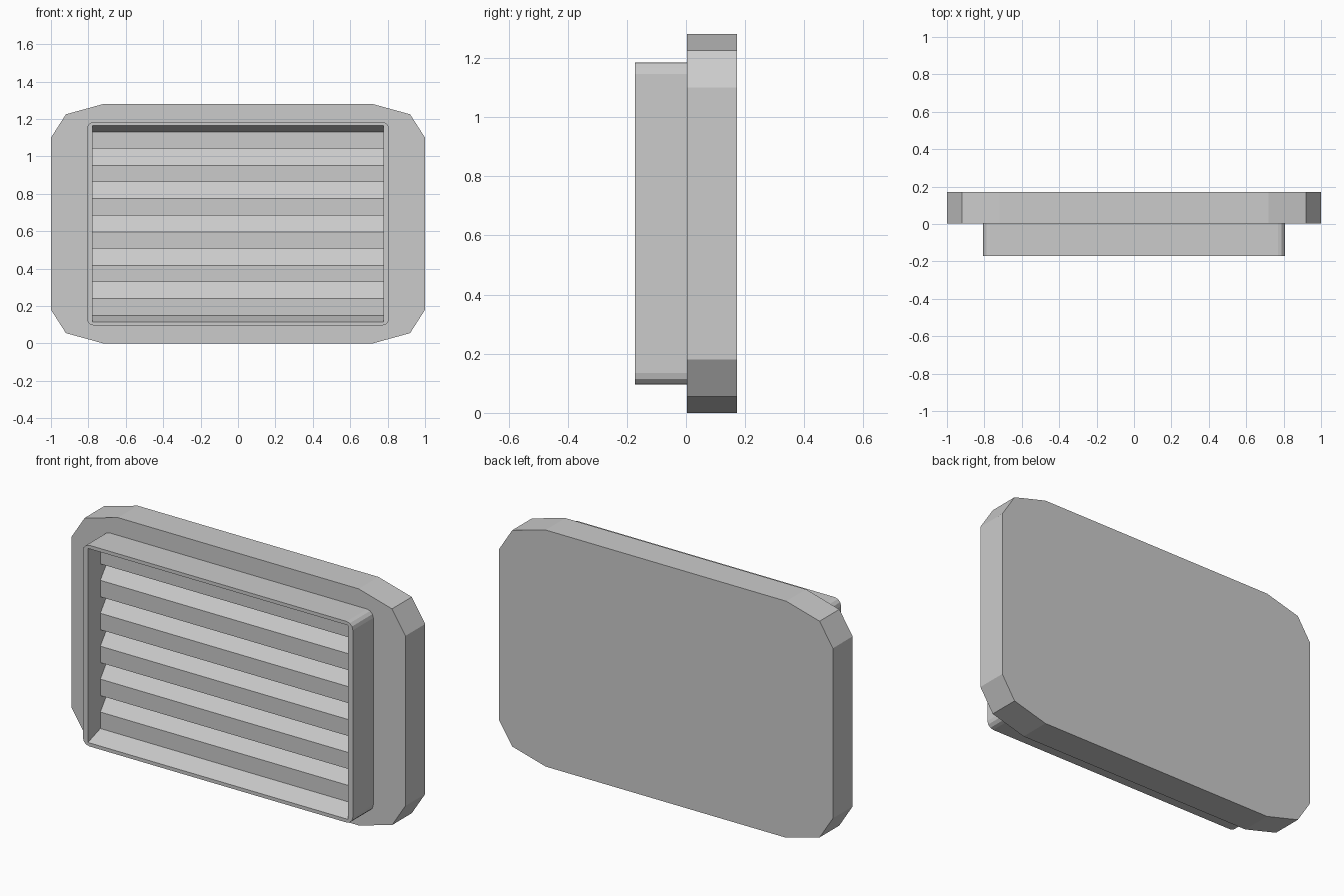
import bpy, bmesh, math

cube = bpy.data.objects.get("Cube")
if cube:
    bpy.data.objects.remove(cube, do_unlink=True)

grey = bpy.data.materials.new("light grey")
grey.use_nodes = True
grey.diffuse_color = (0.6, 0.6, 0.6, 1)
grey.node_tree.nodes["Principled BSDF"].inputs["Base Color"].default_value = (0.6, 0.6, 0.6, 1)

MID_Z = 0.64
BACK, SEAM, FRONT, SLAT_FRONT = 0.172, 0.003, -0.172, -0.066


def make_object(name, bm, recalc=True):
    bmesh.ops.remove_doubles(bm, verts=bm.verts, dist=1e-5)
    if recalc:
        bmesh.ops.recalc_face_normals(bm, faces=bm.faces)
    mesh = bpy.data.meshes.new(name)
    bm.to_mesh(mesh)
    bm.free()
    mesh.materials.append(grey)
    obj = bpy.data.objects.new(name, mesh)
    bpy.context.collection.objects.link(obj)
    return obj


def outline(corner):
    """Mirror the upper right corner points into a full closed outline."""
    points = []
    for sx, sz in ((1, 1), (-1, 1), (-1, -1), (1, -1)):
        ordered = corner if sx * sz > 0 else corner[::-1]
        points += [(sx * x, sz * z) for x, z in ordered]
    return points


def add_ring(bm, points, y):
    return [bm.verts.new((x, y, MID_Z + z)) for x, z in points]


def join_rings(bm, a, b):
    for i in range(len(a)):
        j = (i + 1) % len(a)
        bm.faces.new((a[i], a[j], b[j], b[i]))


# Back plate with clipped corners
plate = outline([(1.0, 0.46), (0.92, 0.585), (0.72, 0.64)])
bm = bmesh.new()
rear, fore = add_ring(bm, plate, BACK), add_ring(bm, plate, SEAM)
join_rings(bm, rear, fore)
bm.faces.new(rear)
bm.faces.new(fore)
make_object("back_plate", bm)

# Raised frame: rounded outside, square opening with sloped sill and ceiling
HALF_X, HALF_Z, RADIUS = 0.808, 0.544, 0.038
STEPS = 3
rounded = []
for i in range(STEPS + 1):
    a = math.pi / 2 * i / STEPS
    rounded.append((HALF_X - RADIUS + RADIUS * math.cos(a),
                    HALF_Z - RADIUS + RADIUS * math.sin(a)))
outer = outline(rounded)
INNER_X, OPEN_Z, SLAT_Z = 0.778, 0.525, 0.49
mouth = outline([(INNER_X, OPEN_Z)] * (STEPS + 1))
throat = outline([(INNER_X, SLAT_Z)] * (STEPS + 1))
bm = bmesh.new()
rings = [add_ring(bm, p, y) for p, y in (
    (outer, SEAM), (outer, FRONT), (mouth, FRONT), (throat, SLAT_FRONT), (throat, SEAM))]
for a, b in zip(rings, rings[1:]):
    join_rings(bm, a, b)
join_rings(bm, rings[-1], rings[0])
make_object("frame", bm)

# Louvre slats: upright front, top sloping up to the plate, flat underside
SLATS = 6
band = 2 * SLAT_Z / (2 * SLATS - 1)
for n in range(SLATS):
    low = MID_Z - SLAT_Z + 2 * band * n
    top = low + (band if n == SLATS - 1 else 2 * band)
    profile = [(SEAM, low), (SLAT_FRONT, low), (SLAT_FRONT, low + band), (SEAM, top)]
    bm = bmesh.new()
    ends = [[bm.verts.new((x, y, z)) for y, z in profile] for x in (-INNER_X, INNER_X)]
    join_rings(bm, *ends)
    for end in ends:
        bm.faces.new(end)
    make_object(f"louvre_slat_{n + 1}", bm)
